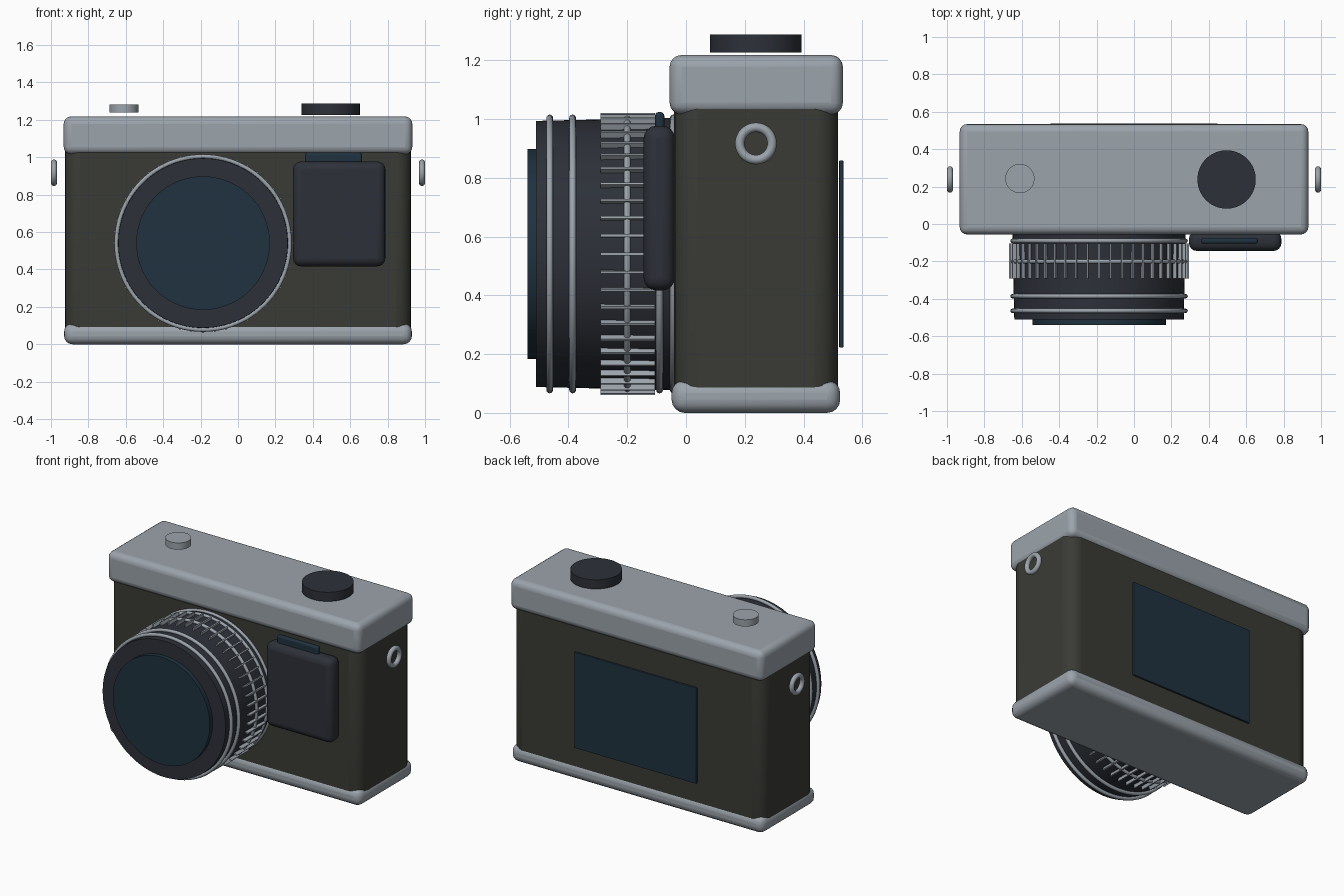
import bpy
from math import pi, sin, cos

if "Cube" in bpy.data.objects:
    bpy.data.objects.remove(bpy.data.objects["Cube"])


def material(name, rgb):
    m = bpy.data.materials.new(name)
    m.diffuse_color = (*rgb, 1)
    m.use_nodes = True
    m.node_tree.nodes["Principled BSDF"].inputs["Base Color"].default_value = m.diffuse_color
    return m


METAL = material("satin_metal", (0.33, 0.37, 0.41))
LEATHER = material("dark_leather", (0.042, 0.042, 0.036))
BLACK = material("black_paint", (0.026, 0.030, 0.040))
GLASS = material("dark_glass", (0.014, 0.032, 0.050))

LENS_X, LENS_Z = -0.187, 0.541


def finish(name, mat):
    ob = bpy.context.object
    ob.name = name
    ob.data.materials.append(mat)
    bpy.ops.object.shade_smooth_by_angle(angle=pi / 5)
    return ob


def box(name, mat, x, y, z, bevel=0.0, segments=4):
    """Box from (min, max) ranges, with rounded edges."""
    ranges = (x, y, z)
    bpy.ops.mesh.primitive_cube_add(size=1, location=[(a + b) / 2 for a, b in ranges])
    bpy.context.object.scale = [b - a for a, b in ranges]
    bpy.ops.object.transform_apply(location=False, rotation=False, scale=True)
    ob = finish(name, mat)
    if bevel:
        mod = ob.modifiers.new("round_edges", "BEVEL")
        mod.width, mod.segments = bevel, segments
        bpy.ops.object.modifier_apply(modifier=mod.name)
        bpy.ops.object.shade_smooth_by_angle(angle=pi / 5)
    return ob


def disc(name, mat, x, y, z, r):
    """Upright cylinder spanning the z range."""
    bpy.ops.mesh.primitive_cylinder_add(vertices=64, radius=r, depth=z[1] - z[0],
                                        location=(x, y, sum(z) / 2))
    return finish(name, mat)


def lens_tube(name, mat, y_front, y_back, r_front, r_back):
    """Cone frustum along the lens axis."""
    bpy.ops.mesh.primitive_cone_add(vertices=96, radius1=r_back, radius2=r_front,
                                    depth=y_back - y_front, rotation=(pi / 2, 0, 0),
                                    location=(LENS_X, (y_front + y_back) / 2, LENS_Z))
    return finish(name, mat)


def ring(name, mat, loc, major, minor, rot, segments=96):
    bpy.ops.mesh.primitive_torus_add(location=loc, rotation=rot, major_radius=major,
                                     minor_radius=minor, major_segments=segments,
                                     minor_segments=12)
    return finish(name, mat)


# Body with top and bottom plates
box("body", LEATHER, (-0.925, 0.925), (-0.041, 0.517), (0.002, 1.12), 0.08, 5)
box("top_plate", METAL, (-0.932, 0.932), (-0.056, 0.534), (1.016, 1.218), 0.04)
box("bottom_plate", METAL, (-0.93, 0.93), (-0.049, 0.525), (0.0, 0.112), 0.045)

# Rear screen
box("rear_screen", GLASS, (-0.45, 0.45), (0.521, 0.536), (0.222, 0.86), 0.004, 2)

# Front grip and the small tab on top of it
box("grip", BLACK, (0.294, 0.788), (-0.144, -0.038), (0.417, 0.977), 0.042)
box("grip_tab", GLASS, (0.358, 0.662), (-0.105, -0.074), (0.95, 1.024), 0.012, 3)

# Top controls
disc("mode_dial", BLACK, 0.495, 0.238, (1.227, 1.288), 0.156)
disc("shutter_button", METAL, -0.61, 0.243, (1.238, 1.283), 0.078)

# Lens barrel and glass
lens_tube("lens_barrel", BLACK, -0.51, -0.03, 0.453, 0.464)
lens_tube("lens_glass", GLASS, -0.54, -0.50, 0.357, 0.357)

# Trim rings around the barrel
for i, y in enumerate((-0.464, -0.386, -0.2, -0.09, -0.043)):
    ring(f"lens_ring_{i + 1}", METAL, (LENS_X, y, LENS_Z), 0.463, 0.0115, (pi / 2, 0, 0))

# Focus grip ribs
RIBS = 48
for i in range(RIBS):
    a = 2 * pi * i / RIBS
    bpy.ops.mesh.primitive_cube_add(
        size=1, rotation=(0, -a, 0),
        location=(LENS_X + 0.469 * cos(a), -0.198, LENS_Z + 0.469 * sin(a)))
    bpy.context.object.scale = (0.022, 0.186, 0.009)
    finish(f"focus_rib_{i + 1}", METAL)

# Strap lugs
for side, label in ((-1, "left"), (1, "right")):
    ring(f"strap_lug_{label}", METAL, (side * 0.984, 0.238, 0.917), 0.055, 0.016,
         (0, pi / 2, 0), 48)
